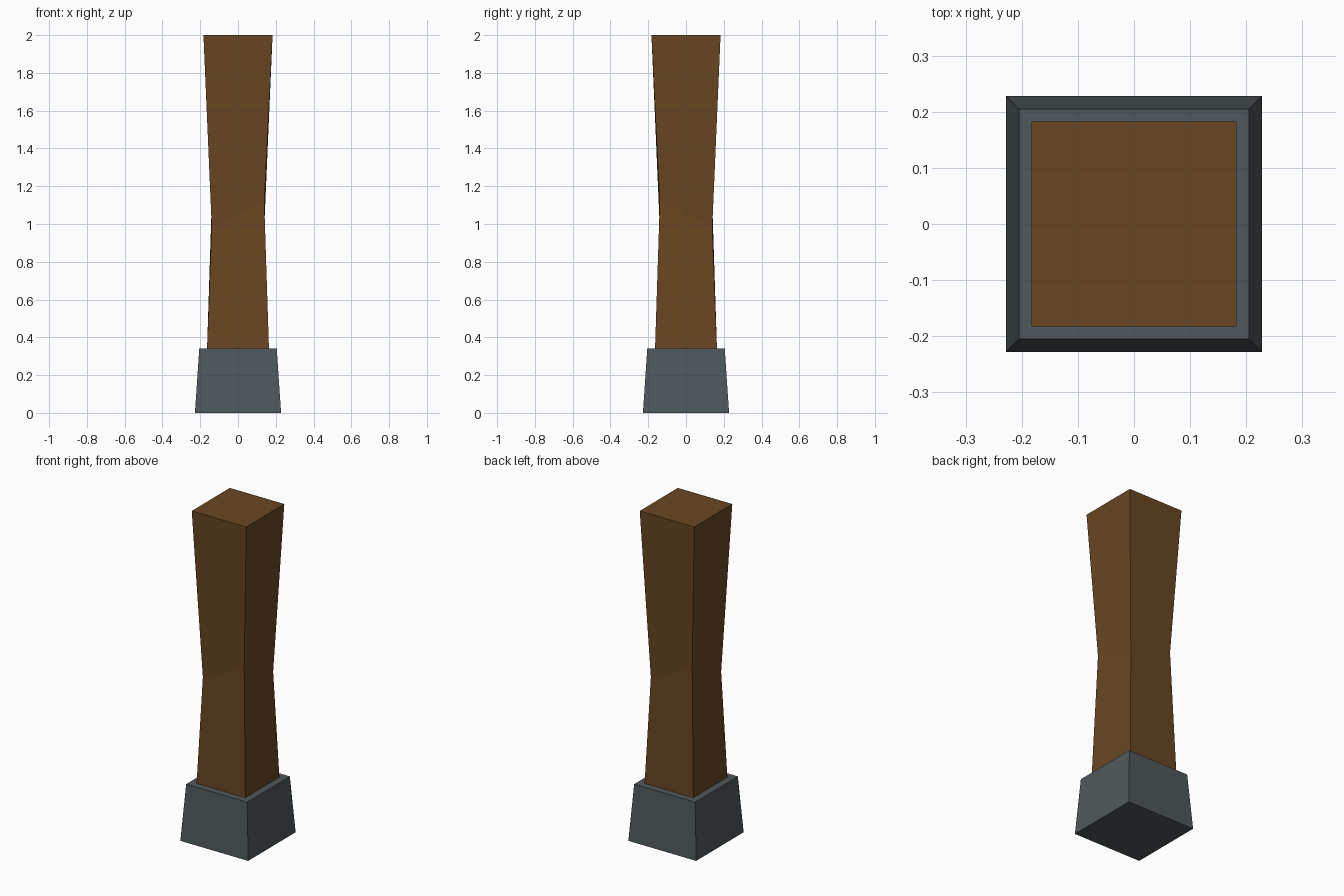
import bpy

if "Cube" in bpy.data.objects:
    bpy.data.objects.remove(bpy.data.objects["Cube"])


def material(name, rgb):
    m = bpy.data.materials.new(name)
    m.diffuse_color = (*rgb, 1)
    m.use_nodes = True
    m.node_tree.nodes["Principled BSDF"].inputs["Base Color"].default_value = m.diffuse_color
    return m


def square(half, z):
    """Four corners of a level square ring."""
    return [(x * half, y * half, z) for x, y in ((-1, -1), (1, -1), (1, 1), (-1, 1))]


def loft(name, rings, mat):
    """Join square rings, bottom to top, into a closed block."""
    verts = [v for r in rings for v in r]
    faces = [(3, 2, 1, 0)]
    for k in range(len(rings) - 1):
        a = 4 * k
        for i in range(4):
            j = (i + 1) % 4
            faces.append((a + i, a + j, a + 4 + j, a + 4 + i))
    n = len(verts)
    faces.append((n - 4, n - 3, n - 2, n - 1))
    mesh = bpy.data.meshes.new(name)
    mesh.from_pydata(verts, [], faces)
    mesh.materials.append(mat)
    ob = bpy.data.objects.new(name, mesh)
    bpy.context.collection.objects.link(ob)
    return ob


wood = material("brown wood", (0.142, 0.062, 0.016))
stone = material("grey stone", (0.080, 0.098, 0.106))

# Tapered stone footing
loft("stone_base", [square(0.228, 0), square(0.205, 0.342)], stone)

# Wooden post with an uneven waist: opposite corners pinch high and low
waist = [(x, y, 1.11 if x * y < 0 else 0.985) for x, y, _ in square(0.139, 0)]
loft("wood_post", [square(0.164, 0.335), waist, square(0.183, 2.0)], wood)
